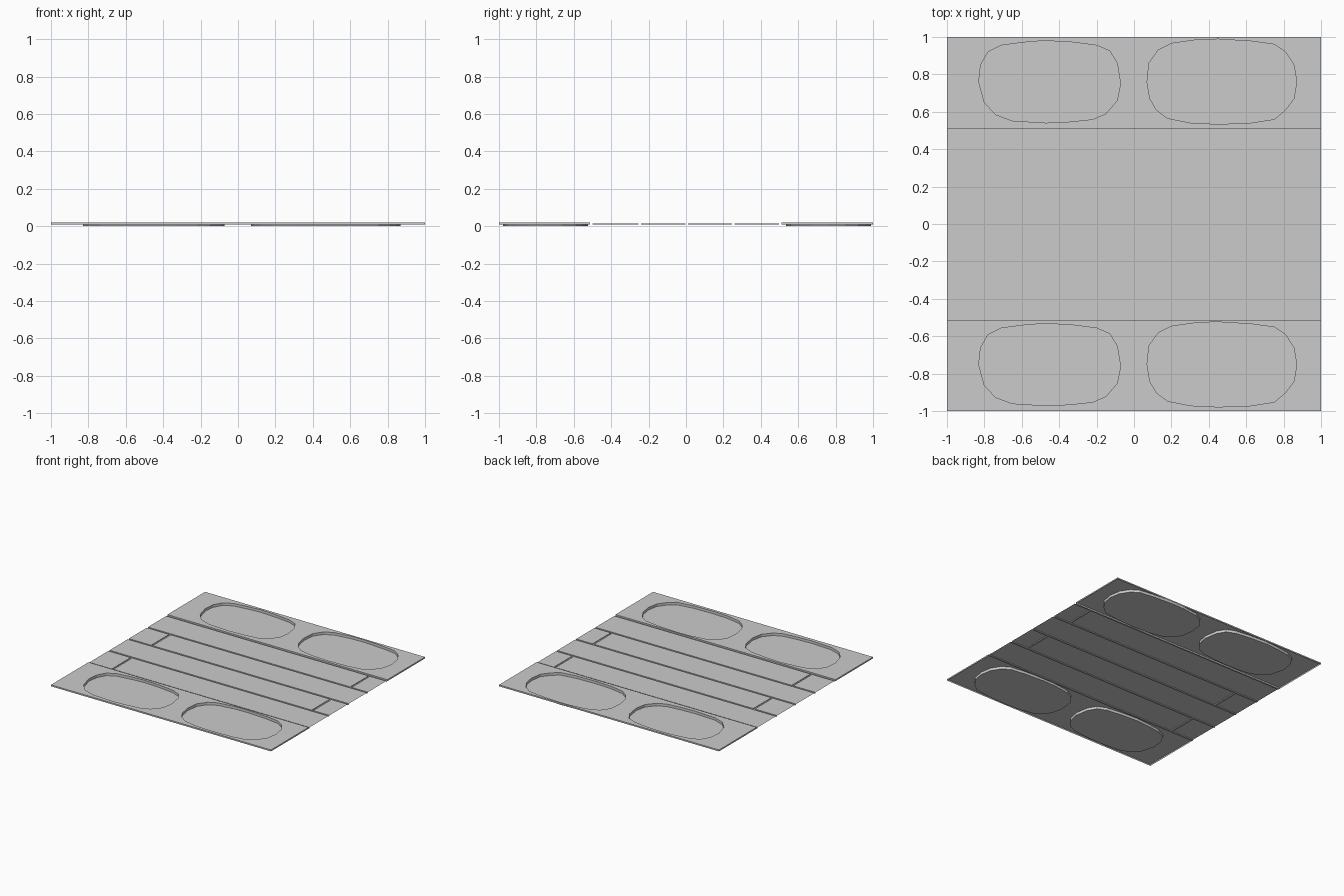
import bpy, bmesh

if "Cube" in bpy.data.objects:
    bpy.data.objects.remove(bpy.data.objects["Cube"])

BAND_Z, PLANK_Z, GROOVE_Z, TRAY_Z = 0.021, 0.015, 0.009, 0.0
HALF = 0.007  # half groove width
GROOVES = [0.504, 0.252, 0.004, -0.247, -0.506]

# Recess outlines (rear side), clockwise
LEFT = [(-.83, .76), (-.82, .85), (-.78, .92), (-.71, .955), (-.6, .97), (-.48, .98),
        (-.33, .972), (-.2, .955), (-.13, .925), (-.09, .86), (-.072, .75), (-.09, .66),
        (-.15, .59), (-.22, .56), (-.34, .547), (-.47, .541), (-.65, .552), (-.74, .585),
        (-.8, .65)]
RIGHT = [(.07, .76), (.08, .86), (.13, .93), (.2, .965), (.34, .985), (.45, .988),
         (.63, .977), (.75, .96), (.81, .92), (.855, .85), (.87, .76), (.855, .67),
         (.81, .61), (.75, .56), (.62, .54), (.45, .534), (.3, .541), (.18, .565),
         (.12, .61), (.085, .67)]


def finish(bm, name):
    mesh = bpy.data.meshes.new(name)
    bm.to_mesh(mesh)
    bm.free()
    obj = bpy.data.objects.new(name, mesh)
    bpy.context.collection.objects.link(obj)
    return obj


def face(bm, pts):
    return bm.faces.new([bm.verts.new(p) for p in pts])


def sheet(bm, x0, x1, y0, y1, z):
    face(bm, [(x0, y0, z), (x1, y0, z), (x1, y1, z), (x0, y1, z)])


def walls(bm, loop, top, bottom, skip_ends=False):
    """Vertical walls under a counter-clockwise outline, facing outward."""
    for a, b in zip(loop, loop[1:] + loop[:1]):
        if skip_ends and a[0] == b[0] and abs(a[0]) == 1:
            continue
        face(bm, [(*a, bottom), (*b, bottom), (*b, top), (*a, top)])


def rect(x0, x1, y0, y1):
    return [(x0, y0), (x1, y0), (x1, y1), (x0, y1)]


# Raised side bands with two rounded recesses each
def band(name, y0, y1, shift):
    bm = bmesh.new()
    outer = rect(-1, 1, y0, y1)
    holes = [[(x, y + shift) for x, y in pts] for pts in (LEFT, RIGHT)]
    edges = []
    for loop in [outer] + holes:
        vs = [bm.verts.new((x, y, BAND_Z)) for x, y in loop]
        edges += [bm.edges.new((vs[i - 1], vs[i])) for i in range(len(vs))]
    bmesh.ops.triangle_fill(bm, edges=edges, use_beauty=True, use_dissolve=False,
                            normal=(0, 0, 1))
    for f in bm.faces:
        f.normal_update()
        if f.normal.z < 0:
            f.normal_flip()
    walls(bm, outer, BAND_Z, GROOVE_Z)
    for h in holes:
        walls(bm, h, BAND_Z, TRAY_Z)  # clockwise, so these face inward
        face(bm, [(x, y, TRAY_Z) for x, y in reversed(h)])
    bmesh.ops.remove_doubles(bm, verts=bm.verts, dist=1e-5)
    finish(bm, name)


band("rear_band", GROOVES[0] + HALF, 1, 0)
band("front_band", -1, GROOVES[-1] - HALF, -1.512)

# Floor planks in four rows with staggered joints
joints = bmesh.new()
for y in GROOVES:
    sheet(joints, -1, 1, y - HALF, y + HALF, GROOVE_Z)
for i in range(4):
    y1, y0 = GROOVES[i] - HALF, GROOVES[i + 1] + HALF
    seam = 0.845 if i % 2 == 0 else -0.79
    bm = bmesh.new()
    for x0, x1 in ((-1, seam - HALF), (seam + HALF, 1)):
        sheet(bm, x0, x1, y0, y1, PLANK_Z)
        walls(bm, rect(x0, x1, y0, y1), PLANK_Z, GROOVE_Z, skip_ends=True)
    bmesh.ops.remove_doubles(bm, verts=bm.verts, dist=1e-5)
    finish(bm, f"plank_row_{i + 1}")
    sheet(joints, seam - HALF, seam + HALF, y0, y1, GROOVE_Z)
finish(joints, "groove_floor")
